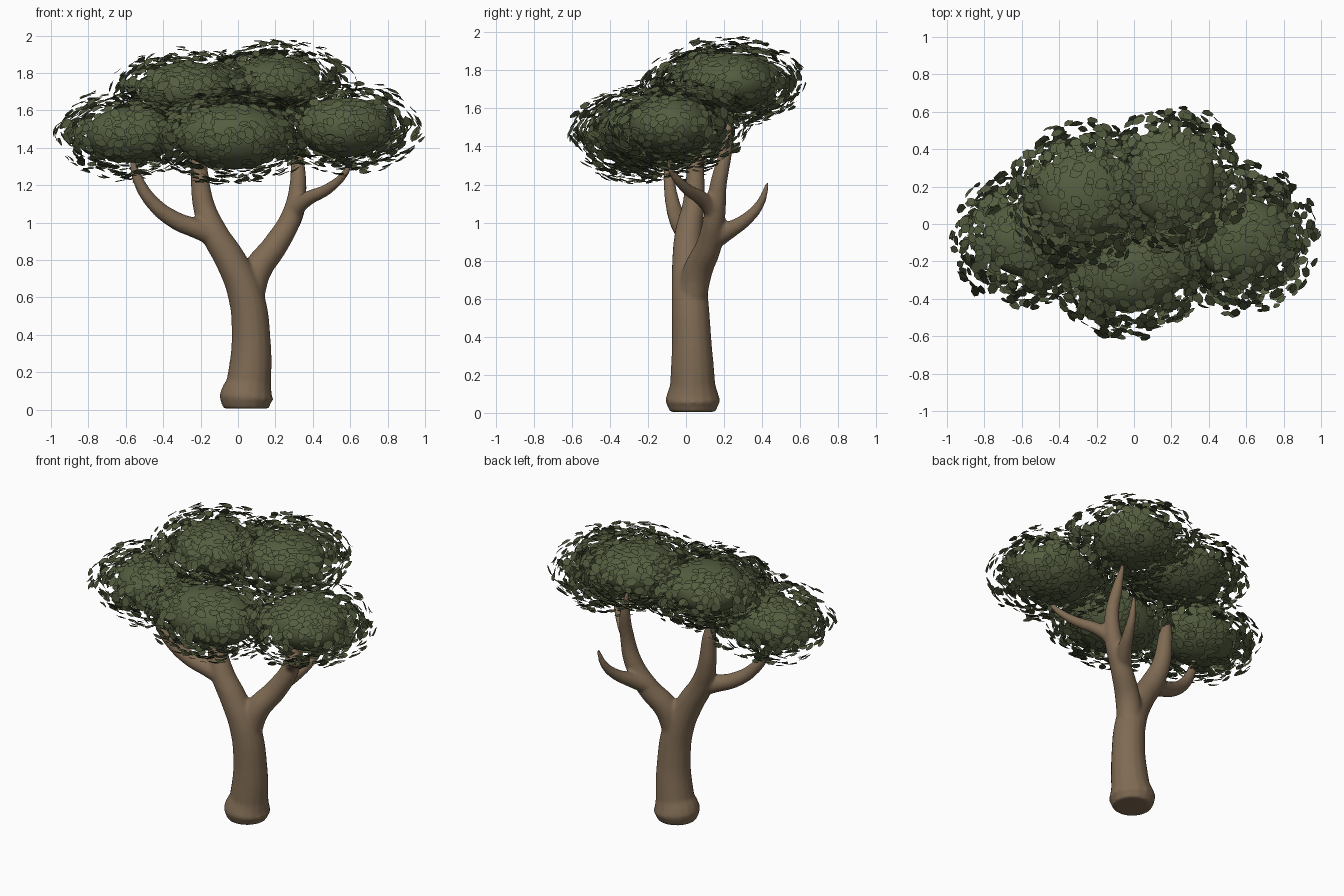
import bpy, bmesh, math, random
from mathutils import Vector, Matrix

if "Cube" in bpy.data.objects:
    bpy.data.objects.remove(bpy.data.objects["Cube"])
random.seed(4)


def material(name, rgb):
    m = bpy.data.materials.new(name)
    m.diffuse_color = (*rgb, 1)
    m.use_nodes = True
    m.node_tree.nodes["Principled BSDF"].inputs["Base Color"].default_value = m.diffuse_color
    return m


BARK = material("bark_brown", (0.215, 0.147, 0.088))
LEAF = material("leaf_green", (0.088, 0.109, 0.050))


def add_object(name, mesh, mat):
    ob = bpy.data.objects.new(name, mesh)
    bpy.context.collection.objects.link(ob)
    mesh.materials.clear()
    mesh.materials.append(mat)
    return ob


# --- trunk and branches: tapered paths (x, y, z, radius) fused into one skin
PATHS = [
    # trunk running into the left limb
    [(.045, .035, .005, .12), (.045, .035, .065, .145), (.058, .035, .15, .119), (.07, .03, .38, .104),
     (.04, .02, .62, .096), (-.04, .01, .8, .083), (-.13, .015, .95, .073),
     (-.185, .04, 1.1, .058), (-.21, .05, 1.3, .045), (-.23, .05, 1.45, .015)],
    # right limb
    [(.06, .03, .6, .08), (.1, .06, .74, .078), (.2, .12, .88, .068), (.285, .15, 1.03, .057),
     (.32, .17, 1.2, .045), (.31, .21, 1.38, .034), (.28, .23, 1.55, .012)],
    # left side branch
    [(-.1, .01, .91, .055), (-.2, -.01, .96, .055), (-.33, -.04, 1.01, .048),
     (-.45, -.07, 1.1, .039), (-.535, -.09, 1.23, .03), (-.57, -.1, 1.36, .012)],
    # right front branch
    [(.29, .15, 1.05, .045), (.36, .09, 1.12, .04), (.48, .0, 1.18, .03),
     (.57, -.07, 1.26, .02), (.61, -.1, 1.33, .01)],
    # back branch
    [(.2, .13, .9, .055), (.26, .22, .955, .046), (.31, .32, 1.02, .034),
     (.34, .39, 1.1, .024), (.36, .43, 1.21, .01)],
]
curve = bpy.data.curves.new("branch_paths", 'CURVE')
curve.dimensions = '3D'
curve.bevel_depth = 1
curve.bevel_resolution = 6
curve.use_fill_caps = True
for path in PATHS:
    s = curve.splines.new('BEZIER')
    s.resolution_u = 8
    s.bezier_points.add(len(path) - 1)
    for p, (x, y, z, r) in zip(s.bezier_points, path):
        p.co = (x, y, z)
        p.radius = r
        p.handle_left_type = p.handle_right_type = 'AUTO'
# the trunk starts straight up, so its foot is level
foot = curve.splines[0].bezier_points[0]
foot.handle_left_type = foot.handle_right_type = 'FREE'
foot.handle_left = foot.co - Vector((0, 0, .02))
foot.handle_right = foot.co + Vector((0, 0, .02))
trunk = bpy.data.objects.new("trunk", curve)
bpy.context.collection.objects.link(trunk)
bpy.context.view_layer.objects.active = trunk
trunk.select_set(True)
bpy.ops.object.convert(target='MESH')
trunk = bpy.context.view_layer.objects.active
trunk.name = "trunk"
trunk.data.materials.clear()
trunk.data.materials.append(BARK)
remesh = trunk.modifiers.new("fuse", 'REMESH')
remesh.mode = 'VOXEL'
remesh.voxel_size = 0.011
remesh.use_smooth_shade = True
smooth = trunk.modifiers.new("soften", 'SMOOTH')
smooth.factor = 0.5
smooth.iterations = 5

# --- crown: each lobe is a smooth core inside a shell of loose leaves
# name, centre, core half sizes, leaf shell half sizes
LOBES = [
    ("upper_left", (-.27, .16, 1.71), (.25, .23, .15), (.42, .41, .235)),
    ("upper_right", (.20, .23, 1.74), (.24, .24, .15), (.44, .41, .245)),
    ("left", (-.57, -.08, 1.47), (.24, .20, .15), (.43, .38, .26)),
    ("front", (-.03, -.24, 1.46), (.30, .23, .175), (.45, .385, .265)),
    ("right", (.57, -.08, 1.51), (.26, .22, .16), (.43, .43, .26)),
]
# leaf outline: length, width
OUTLINE = [(-.5, 0), (-.2, .32), (.2, .3), (.5, 0), (.2, -.3), (-.2, -.32)]


def core(name, c, half):
    bm = bmesh.new()
    bmesh.ops.create_uvsphere(bm, u_segments=32, v_segments=18, radius=1,
                              matrix=Matrix.Translation(c) @ Matrix.Diagonal((*half, 1)))
    for f in bm.faces:
        f.smooth = True
    me = bpy.data.meshes.new(name)
    bm.to_mesh(me)
    bm.free()
    add_object(name, me, LEAF)


def leaves(name, c, inner, outer, count):
    verts, faces, normals = [], [], []
    for _ in range(count):
        d = Vector([random.gauss(0, 1) for _ in range(3)]).normalized()
        half = Vector(inner).lerp(Vector(outer), random.uniform(.2, .98))
        p = Vector(c) + Vector([d[i] * half[i] for i in range(3)])
        n = Vector([d[i] / half[i] for i in range(3)]).normalized()
        up = Vector((0, 0, .35 if n.z > 0 else -.35))
        tilt = (n + up + Vector([random.gauss(0, .2) for _ in range(3)])).normalized()
        u = tilt.cross(Vector([random.gauss(0, 1) for _ in range(3)])).normalized()
        v = tilt.cross(u)
        size = random.uniform(.055, .085)
        k = len(verts)
        for a, b in OUTLINE:
            verts.append(p + size * (a * u + b * v + .2 * abs(b) * tilt))
            normals.append(n)
        faces += [(k, k + 1, k + 2, k + 3), (k, k + 3, k + 4, k + 5)]
    me = bpy.data.meshes.new(name)
    me.from_pydata(verts, [], faces)
    # turn every leaf outward
    bm = bmesh.new()
    bm.from_mesh(me)
    bm.normal_update()
    for f in bm.faces:
        f.smooth = True
        if f.normal.dot(normals[f.verts[0].index]) < 0:
            f.normal_flip()
    bm.to_mesh(me)
    bm.free()
    # leaves take the shading of the round lobe
    me.normals_split_custom_set_from_vertices(normals)
    add_object(name, me, LEAF)


for name, c, inner, outer in LOBES:
    core(name + "_crown_core", c, inner)
    leaves(name + "_leaves", c, inner, outer, 560)
